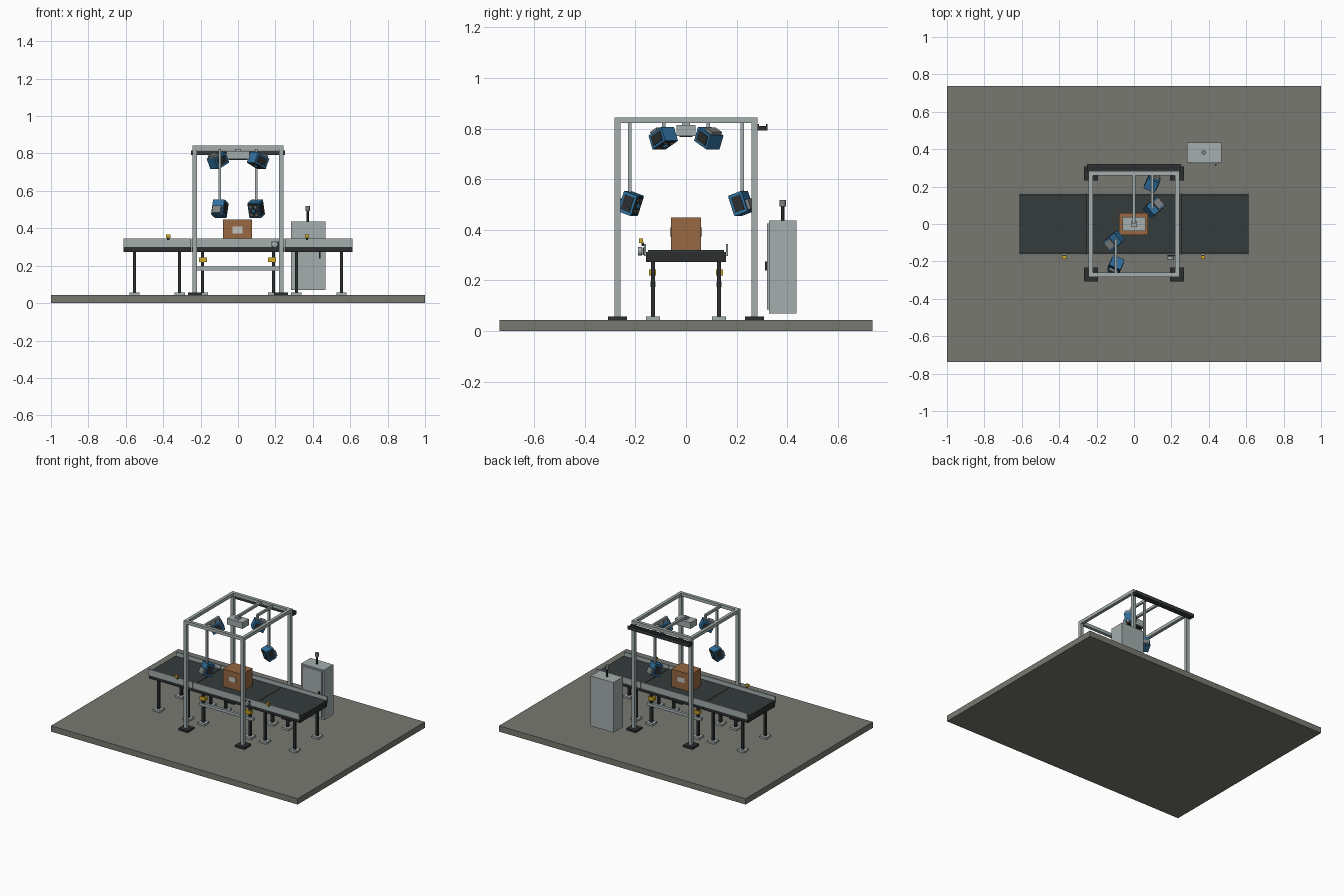
import bpy, bmesh, math
from mathutils import Vector, Matrix

if "Cube" in bpy.data.objects:
    bpy.data.objects.remove(bpy.data.objects["Cube"])

def mat(name, r, g, b):
    m = bpy.data.materials.new(name)
    m.diffuse_color = (r, g, b, 1)
    m.use_nodes = True
    m.node_tree.nodes["Principled BSDF"].inputs["Base Color"].default_value = m.diffuse_color
    return m

FLOOR = mat("concrete", 0.19, 0.19, 0.165)
METAL = mat("light_metal", 0.37, 0.42, 0.42)
DARK = mat("dark_rubber", 0.035, 0.043, 0.043)
BLACK = mat("black_steel", 0.025, 0.027, 0.028)
BLUE = mat("scanner_blue", 0.03, 0.16, 0.34)
YELLOW = mat("safety_yellow", 0.65, 0.42, 0.02)
CARD = mat("cardboard", 0.31, 0.14, 0.055)
GREY = mat("mid_grey", 0.21, 0.225, 0.23)
LABEL = mat("paper_label", 0.55, 0.55, 0.52)

def finish(bm, name, m, matrix):
    me = bpy.data.meshes.new(name)
    bm.to_mesh(me)
    bm.free()
    me.materials.append(m)
    o = bpy.data.objects.new(name, me)
    o.matrix_world = matrix
    bpy.context.collection.objects.link(o)
    return o

def box(name, c, s, m, frame=Matrix()):
    """Box with centre c and size s, inside an optional frame."""
    bm = bmesh.new()
    bmesh.ops.create_cube(bm, size=1)
    bmesh.ops.scale(bm, vec=s, verts=bm.verts)
    bmesh.ops.translate(bm, vec=c, verts=bm.verts)
    return finish(bm, name, m, frame)

def span(name, x, y, z, m):
    """Box from ranges."""
    return box(name, [(a + b) / 2 for a, b in (x, y, z)], [b - a for a, b in (x, y, z)], m)

def cyl(name, c, r, h, axis, m, frame=Matrix()):
    bm = bmesh.new()
    bmesh.ops.create_cone(bm, cap_ends=True, segments=20, radius1=r, radius2=r, depth=h)
    rot = Vector((0, 0, 1)).rotation_difference(Vector(axis)).to_matrix().to_4x4()
    bmesh.ops.transform(bm, matrix=Matrix.Translation(c) @ rot, verts=bm.verts)
    for f in bm.faces:
        f.smooth = len(f.verts) == 4
    for e in bm.edges:
        e.smooth = all(f.smooth for f in e.link_faces)
    return finish(bm, name, m, frame)

F = 0.043  # floor top
span("floor_slab", (-1, 1), (-0.737, 0.737), (0, F), FLOOR)

# conveyor: three sections with side rails, legs and feet
for n, (x0, x1) in enumerate(((-0.613, -0.252), (-0.249, 0.249), (0.252, 0.613))):
    span(f"conveyor_bed_{n}", (x0, x1), (-0.158, 0.158), (0.273, 0.312), BLACK)
    span(f"conveyor_belt_{n}", (x0, x1), (-0.15, 0.15), (0.31, 0.32), DARK)
    for s in (-1, 1):
        box(f"side_rail_{n}", ((x0 + x1) / 2, s * 0.162, 0.321), (x1 - x0, 0.009, 0.048), METAL)
        for x in (x0 + 0.06, x1 - 0.06):
            box(f"conveyor_leg_{n}", (x, s * 0.13, 0.165), (0.017, 0.017, 0.22), BLACK)
            box(f"conveyor_foot_{n}", (x, s * 0.13, F + 0.007), (0.055, 0.055, 0.014), METAL)

# lower cross bars with yellow sensors on the middle section
for s in (-1, 1):
    box("lower_bar", (0, s * 0.13, 0.185), (0.44, 0.02, 0.02), METAL)
    for x in (-0.187, 0.183):
        box("leg_sensor", (x, s * 0.132, 0.232), (0.043, 0.028, 0.024), YELLOW)

# side sensors and belt encoder on the front rail
for x in (-0.373, 0.369):
    box("rail_sensor", (x, -0.178, 0.357), (0.022, 0.017, 0.018), YELLOW)
    box("rail_sensor_bracket", (x, -0.17, 0.343), (0.012, 0.01, 0.012), BLACK)
box("encoder_bracket", (0.2, -0.169, 0.315), (0.04, 0.006, 0.03), BLACK)
cyl("encoder_wheel", (0.196, -0.181, 0.315), 0.017, 0.016, (0, 1, 0), METAL)

# gantry frame
PX, PY, T, TOP = 0.231, 0.271, 0.023, 0.844
for sx in (-1, 1):
    for sy in (-1, 1):
        box("gantry_post", (sx * PX, sy * PY, (F + TOP) / 2), (T, T, TOP - F), METAL)
        box("gantry_base", (sx * 0.23, sy * 0.27, F + 0.007), (0.076, 0.076, 0.014), BLACK)
    box("gantry_side_beam", (sx * PX, 0, TOP - T / 2), (T, 2 * PY - T, T), METAL)
for sy in (-1, 1):
    box("gantry_cross_beam", (0, sy * PY, TOP - T / 2), (2 * PX - T, T, T), METAL)

# cable tray: open channel behind the gantry
span("tray_base", (-0.25, 0.25), (0.283, 0.321), (0.792, 0.798), DARK)
for y in (0.283, 0.316):
    span("tray_wall", (-0.25, 0.25), (y, y + 0.005), (0.792, 0.817), DARK)
span("tray_cable", (-0.25, 0.25), (0.288, 0.316), (0.798, 0.81), BLACK)

# overhead dimensioning unit on its arm
span("centre_arm", (-0.008, 0.008), (0.0, 0.26), (0.823, 0.84), METAL)
box("centre_hanger", (0, 0, 0.82), (0.03, 0.03, 0.018), METAL)
box("overhead_unit", (0, 0, 0.792), (0.125, 0.074, 0.045), METAL)
box("overhead_window", (0, 0, 0.768), (0.1, 0.05, 0.004), BLACK)

def scanner(pos, target):
    """Scanner head aimed at the target; local -z looks forward, +y is up."""
    q = (Vector(target) - Vector(pos)).to_track_quat('-Z', 'Y')
    fr = Matrix.Translation(pos) @ q.to_matrix().to_4x4()
    box("scanner_body", (0, 0, 0), (0.066, 0.085, 0.06), BLUE, fr)
    box("scanner_window", (0, 0, -0.031), (0.056, 0.074, 0.004), BLACK, fr)
    for x in (-0.015, 0.015):
        for y in (-0.022, 0.022):
            cyl("scanner_light", (x, y, -0.034), 0.007, 0.004, (0, 0, 1), GREY, fr)
    cyl("scanner_lens", (0, 0, -0.036), 0.011, 0.008, (0, 0, 1), BLUE, fr)
    box("scanner_connector", (0, -0.016, 0.036), (0.05, 0.042, 0.014), GREY, fr)
    for x in (-0.034, 0.034):
        box("scanner_side_plate", (x, 0, 0), (0.003, 0.06, 0.04), BLACK, fr)

# two diagonal pairs of scanners with arms and hangers
for s in (-1, 1):
    x = s * 0.097
    box("scanner_arm", (x, s * 0.173, 0.832), (0.014, 0.175, 0.017), METAL)
    box("long_hanger", (x, s * 0.222, 0.68), (0.014, 0.014, 0.29), METAL)
    box("short_hanger", (x, s * 0.087, 0.81), (0.014, 0.014, 0.045), METAL)
    scanner((s * 0.097, s * 0.218, 0.504), (0, 0, 0.42))
    scanner((s * 0.107, s * 0.09, 0.762), (0, 0, 0.45))

# parcel with labels
box("parcel", (-0.002, 0, 0.384), (0.156, 0.12, 0.128), CARD)
for s in (-1, 1):
    box("parcel_label", (-0.003, s * 0.061, 0.391), (0.055, 0.003, 0.036), LABEL)

# control cabinet with door, handle and beacon
span("cabinet", (0.283, 0.468), (0.328, 0.436), (0.069, 0.436), METAL)
span("cabinet_door", (0.3, 0.455), (0.32, 0.328), (0.085, 0.425), METAL)
box("cabinet_handle", (0.437, 0.316, 0.257), (0.009, 0.009, 0.036), BLACK)
cyl("beacon_pole", (0.373, 0.382, 0.464), 0.006, 0.056, (0, 0, 1), BLACK)
cyl("beacon_cap", (0.373, 0.382, 0.505), 0.012, 0.026, (0, 0, 1), GREY)
